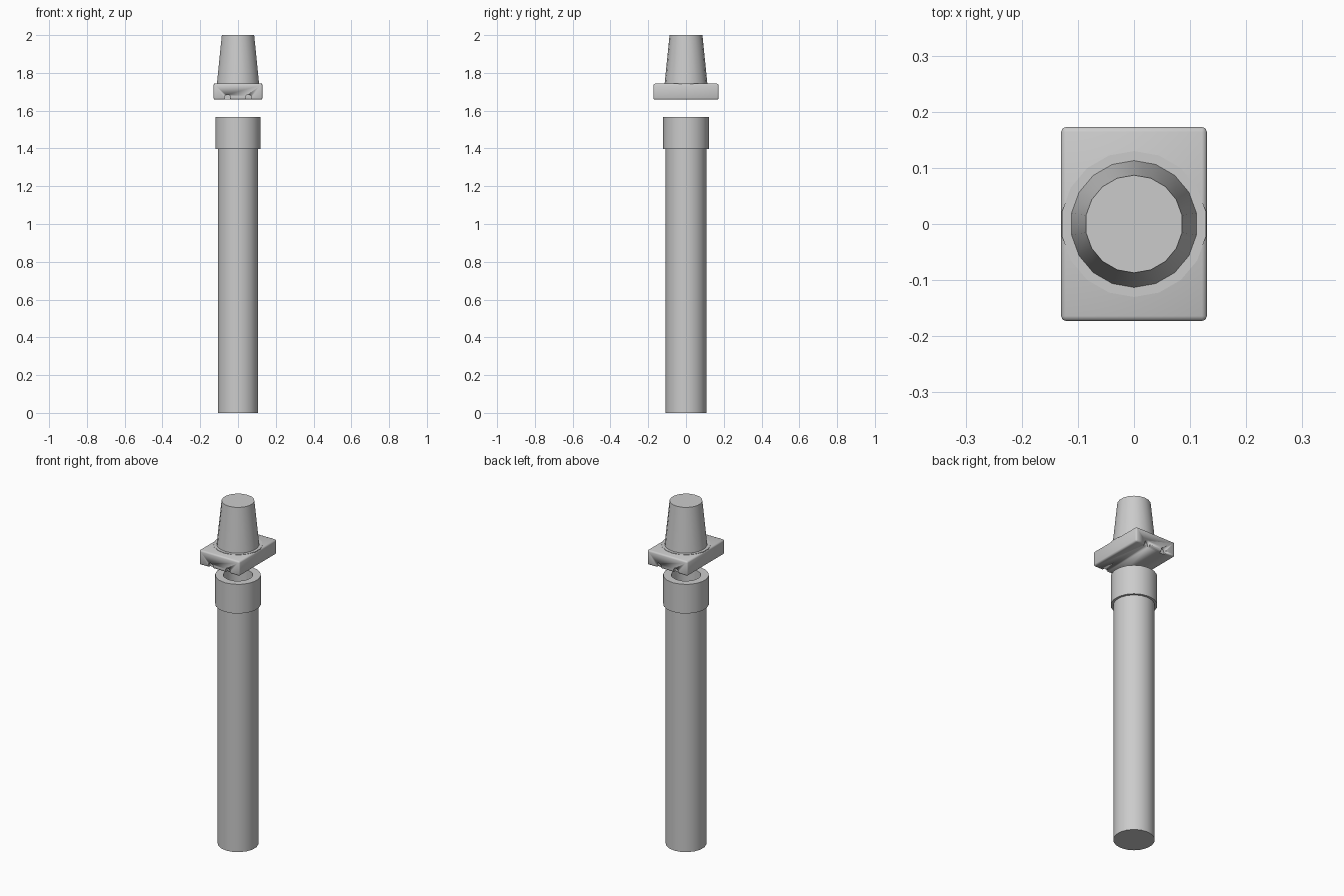
import bpy, bmesh, math

if "Cube" in bpy.data.objects:
    bpy.data.objects.remove(bpy.data.objects["Cube"])

SIDES = 18


def finish(bm, name, angle=35):
    bmesh.ops.recalc_face_normals(bm, faces=bm.faces)
    me = bpy.data.meshes.new(name)
    bm.to_mesh(me)
    bm.free()
    ob = bpy.data.objects.new(name, me)
    bpy.context.collection.objects.link(ob)
    bpy.ops.object.select_all(action='DESELECT')
    ob.select_set(True)
    bpy.context.view_layer.objects.active = ob
    bpy.ops.object.shade_smooth_by_angle(angle=math.radians(angle))
    return ob


def lathe(name, profile):
    """Revolve (radius, z) points about z and cap both ends."""
    bm = bmesh.new()
    rings = []
    for r, z in profile:
        rings.append([bm.verts.new((r * math.sin(2 * math.pi * i / SIDES),
                                    r * math.cos(2 * math.pi * i / SIDES), z))
                      for i in range(SIDES)])
    for a, b in zip(rings, rings[1:]):
        for i in range(SIDES):
            j = (i + 1) % SIDES
            bm.faces.new((a[i], a[j], b[j], b[i]))
    bm.faces.new(rings[0])
    bm.faces.new(rings[-1])
    return finish(bm, name)


def extrude_y(name, outline, y0, y1, bevel=0):
    """Extrude an (x, z) outline along y."""
    bm = bmesh.new()
    face = bm.faces.new([bm.verts.new((x, y0, z)) for x, z in outline])
    new = bmesh.ops.extrude_face_region(bm, geom=[face])['geom']
    bmesh.ops.translate(bm, vec=(0, y1 - y0, 0),
                        verts=[v for v in new if isinstance(v, bmesh.types.BMVert)])
    if bevel:
        bmesh.ops.recalc_face_normals(bm, faces=bm.faces)
        bmesh.ops.bevel(bm, geom=bm.edges[:], offset=bevel, segments=2,
                        profile=0.5, affect='EDGES')
    return finish(bm, name, 50)


# Post with a wider collar and a recessed socket at the top
lathe("post", [(0.108, 0), (0.108, 1.397), (0.121, 1.397), (0.121, 1.567),
               (0.078, 1.567), (0.078, 1.40)])

# Rectangular plate floating above the post
X, Z0, Z1 = 0.13, 1.658, 1.743
plate = extrude_y("plate", [(-X, Z0), (X, Z0), (X, Z1), (-X, Z1)],
                  -0.173, 0.173, 0.009)

# Small arched notches under both short ends of the plate
for sy in (-1, 1):
    for cx in (-0.055, 0.055):
        arch = [(cx + 0.016 * math.cos(math.pi * k / 6),
                 1.67 + 0.016 * math.sin(math.pi * k / 6)) for k in range(7)]
        arch += [(cx - 0.016, 1.64), (cx + 0.016, 1.64)]
        cut = extrude_y("notch_cutter", arch, sy * 0.155, sy * 0.19)
        cut.hide_render = True
        cut.hide_set(True)
        mod = plate.modifiers.new("notch", 'BOOLEAN')
        mod.operation = 'DIFFERENCE'
        mod.solver = 'EXACT'
        mod.object = cut

# Tapered cap standing on a thin flange
lathe("tapered_cap", [(0.13, 1.73), (0.13, 1.745), (0.113, 1.745), (0.087, 2.0)])
